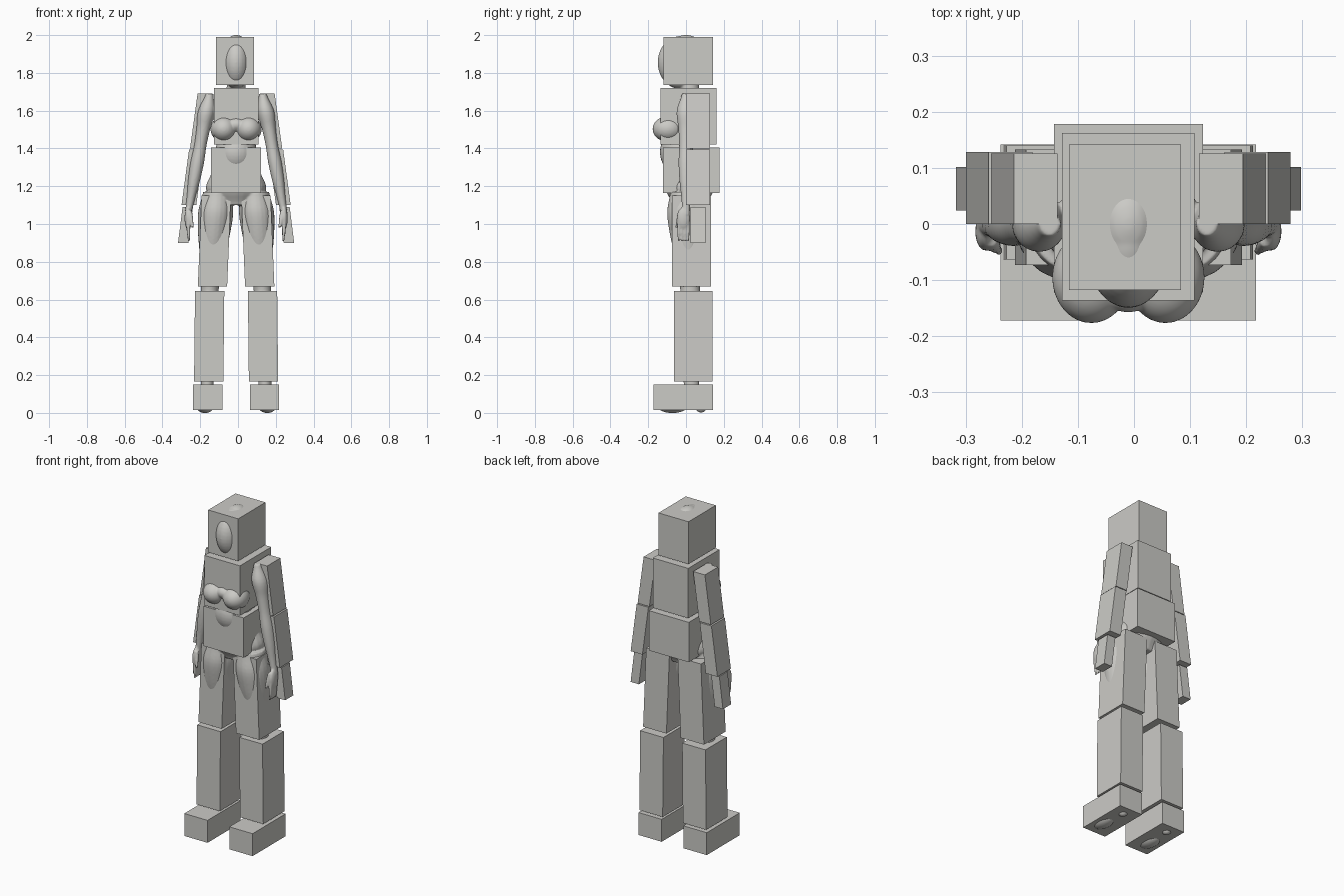
import bpy, bmesh, math
from mathutils import Matrix, Vector

default_cube = bpy.data.objects.get("Cube")
if default_cube:
    bpy.data.objects.remove(default_cube, do_unlink=True)

# One warm grey for everything
grey = bpy.data.materials.new("warm_grey")
grey.use_nodes = True
grey.diffuse_color = (0.6, 0.595, 0.567, 1)
shader = grey.node_tree.nodes["Principled BSDF"]
shader.inputs["Base Color"].default_value = grey.diffuse_color

MIDDLE = -0.01
SIDES = {"left": 1, "right": -1}


def add_object(name, bm):
    bmesh.ops.recalc_face_normals(bm, faces=bm.faces)
    mesh = bpy.data.meshes.new(name)
    bm.to_mesh(mesh)
    bm.free()
    mesh.materials.append(grey)
    obj = bpy.data.objects.new(name, mesh)
    bpy.context.collection.objects.link(obj)
    return obj


def block(name, width, front, back, bottom, top, bottom_x=MIDDLE, top_x=MIDDLE):
    """Box that leans sideways when its bottom and top centres differ."""
    bm = bmesh.new()
    bmesh.ops.create_cube(bm, size=1)
    for vert in bm.verts:
        is_top = vert.co.z > 0
        vert.co.x = vert.co.x * width + (top_x if is_top else bottom_x)
        vert.co.y = back if vert.co.y > 0 else front
        vert.co.z = top if is_top else bottom
    add_object(name, bm)


def block_pair(name, width, front, back, bottom, top, bottom_x, top_x):
    for side, sign in SIDES.items():
        block(f"{side}_{name}", width, front, back, bottom, top,
              MIDDLE + sign * bottom_x, MIDDLE + sign * top_x)


# Blocks around the body
block("head_block", 0.2, -0.118, 0.142, 1.735, 1.99, -0.016, -0.016)
block("chest_block", 0.236, -0.136, 0.162, 1.42, 1.72)
block("abdomen_block", 0.266, -0.122, 0.178, 1.165, 1.405)

ARM_WIDTH = 0.078
block_pair("upper_arm_block", ARM_WIDTH, 0, 0.126, 1.4, 1.69, bottom_x=0.205, top_x=0.165)
block_pair("forearm_block", ARM_WIDTH, 0, 0.128, 1.1, 1.395, bottom_x=0.25, top_x=0.21)
block_pair("hand_block", 0.055, 0.024, 0.102, 0.9, 1.09, bottom_x=0.28, top_x=0.256)

LEG_WIDTH = 0.155
block_pair("thigh_block", LEG_WIDTH, -0.073, 0.133, 0.67, 1.15, bottom_x=0.125, top_x=0.105)
block_pair("shin_block", LEG_WIDTH, -0.063, 0.14, 0.165, 0.645, bottom_x=0.145, top_x=0.14)
block_pair("foot_block", LEG_WIDTH, -0.172, 0.142, 0.015, 0.15, bottom_x=0.15, top_x=0.15)


# Smooth body inside the blocks
def ellipsoid(bm, centre, radii, sign=1):
    x, y, z = centre
    place = Matrix.Translation((MIDDLE + sign * x, y, z))
    bmesh.ops.create_uvsphere(bm, u_segments=32, v_segments=20, radius=1,
                              matrix=place @ Matrix.Diagonal((*radii, 1)))


def smooth_radius(radii, position):
    """Radius at a position along a list of evenly spaced radii."""
    index = min(int(position), len(radii) - 2)
    padded = [radii[0], *radii, radii[-1]]
    before, start, end, after = padded[index:index + 4]
    t = position - index
    bend = 2 * before - 5 * start + 4 * end - after
    twist = 3 * (start - end) + after - before
    return start + t * (end - before + t * (bend + t * twist)) / 2


def limb(bm, start, end, radii, depth=1, sign=1, steps=5, sides=24):
    """Closed tube of level oval rings along a straight line."""
    start, end = Vector(start), Vector(end)
    count = (len(radii) - 1) * steps
    loops = []
    for ring in range(count + 1):
        centre = start.lerp(end, ring / count)
        radius = smooth_radius(radii, ring / steps)
        loop = []
        for k in range(sides):
            angle = math.tau * k / sides
            loop.append(bm.verts.new((MIDDLE + sign * centre.x + radius * math.cos(angle),
                                      centre.y + depth * radius * math.sin(angle),
                                      centre.z)))
        loops.append(loop)
    for upper, lower in zip(loops, loops[1:]):
        for k in range(sides):
            following = (k + 1) % sides
            bm.faces.new((upper[k], upper[following], lower[following], lower[k]))
    bm.faces.new(loops[0])
    bm.faces.new(loops[-1])


body = bmesh.new()

# Cranium, face and neck
ellipsoid(body, centre=(0, 0, 1.87), radii=(0.085, 0.115, 0.131))
ellipsoid(body, centre=(0, -0.03, 1.855), radii=(0.08, 0.12, 0.14))
limb(body, start=(0, 0.02, 1.8), end=(0, 0.02, 1.65), radii=(0.05, 0.05, 0.06))

# Torso, belly and the bridge of the bust
limb(body, start=(0, 0.02, 1.7), end=(0, 0.02, 1.1), depth=0.8,
     radii=(0.06, 0.12, 0.11, 0.1, 0.11, 0.13, 0.16, 0.11))
ellipsoid(body, centre=(0, -0.03, 1.38), radii=(0.11, 0.108, 0.12))
ellipsoid(body, centre=(0, -0.09, 1.525), radii=(0.06, 0.068, 0.045))

for sign in SIDES.values():
    ellipsoid(body, (0.066, -0.095, 1.503), (0.07, 0.082, 0.068), sign)

    # Arm from shoulder to wrist, then palm
    limb(body, start=(0.14, 0, 1.69), end=(0.255, 0, 1.05), depth=1.1, sign=sign,
         radii=(0.02, 0.045, 0.037, 0.033, 0.036, 0.032, 0.023, 0.018))
    ellipsoid(body, (0.255, -0.013, 1.03), (0.018, 0.035, 0.06), sign)

    # Fingers and thumb
    for finger in range(4):
        y = -0.039 + 0.017 * finger
        limb(body, (0.255, y, 1.02), (0.25, y, 0.91), (0.01, 0.01, 0.006), depth=0.8, sign=sign)
    limb(body, (0.245, -0.03, 1.07), (0.23, -0.05, 0.98), (0.012, 0.011, 0.007), sign=sign)

    # Thigh and calf
    knee = Vector((0.14, 0.022, 0.64))
    limb(body, start=(0.1, 0, 1.17), end=knee, depth=1.12, sign=sign,
         radii=(0.075, 0.093, 0.086, 0.07, 0.055, 0.046))
    limb(body, start=knee, end=(0.155, 0.03, 0.06), depth=1.2, sign=sign,
         radii=(0.046, 0.055, 0.045, 0.035, 0.035))

    # Ball of the foot and heel
    ellipsoid(body, (0.165, -0.072, 0.041), (0.05, 0.085, 0.042), sign)
    ellipsoid(body, (0.155, 0.08, 0.039), (0.03, 0.033, 0.038), sign)

# Fuse the overlapping forms into one soft skin
figure = add_object("body", body)
fuse = figure.modifiers.new("fuse", "REMESH")
fuse.mode = "VOXEL"
fuse.voxel_size = 0.005
fuse.use_smooth_shade = True
relax = figure.modifiers.new("relax", "SMOOTH")
relax.factor = 0.5
relax.iterations = 6
